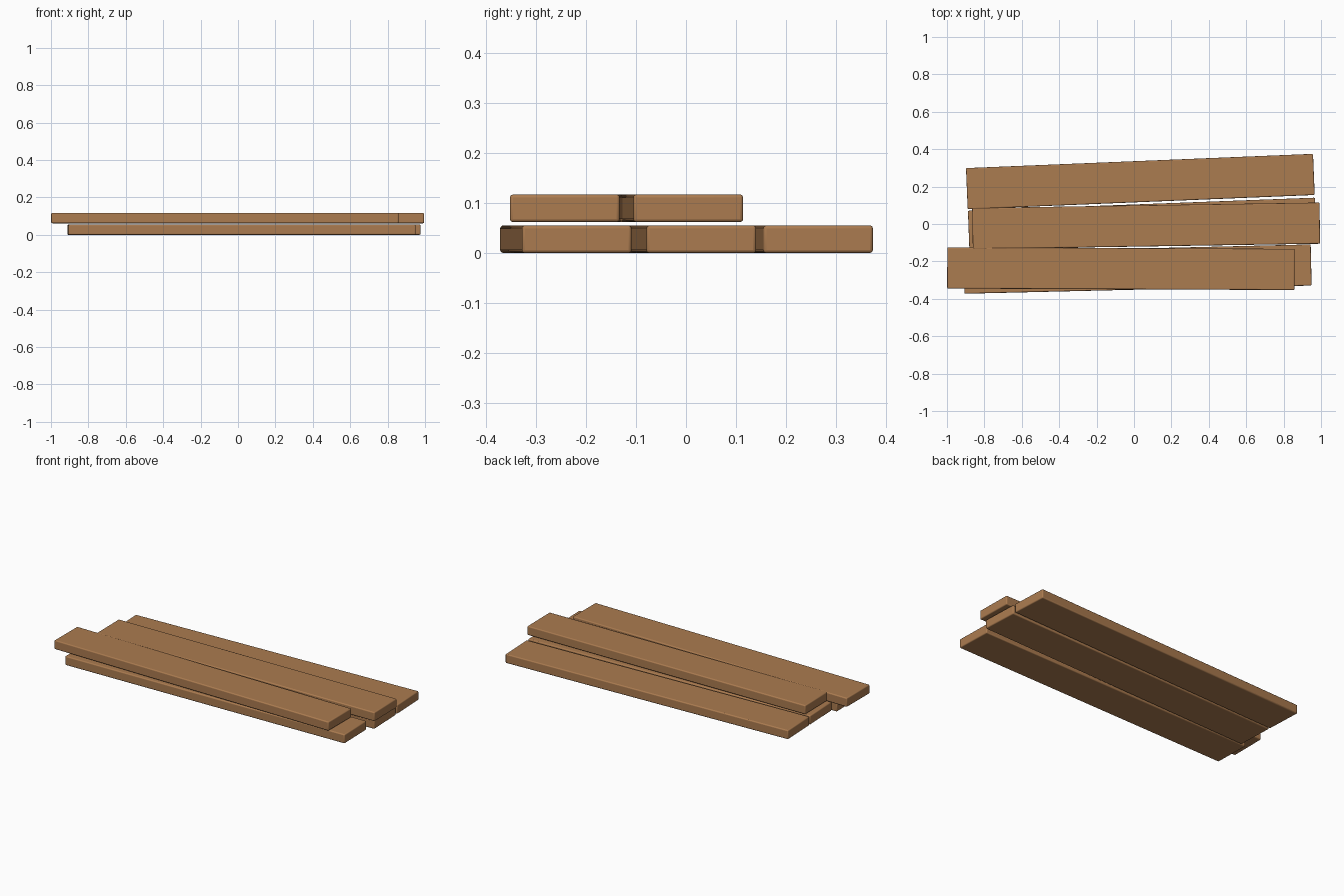
import bpy
import math

cube = bpy.data.objects.get("Cube")
if cube:
    bpy.data.objects.remove(cube, do_unlink=True)

LENGTH, WIDTH, THICK = 1.857, 0.22, 0.055
LOWER_Z, UPPER_Z = THICK / 2, 0.0895

wood = bpy.data.materials.new("wood_brown")
wood.use_nodes = True
colour = (0.41, 0.2, 0.08, 1)
wood.diffuse_color = colour
wood.node_tree.nodes["Principled BSDF"].inputs["Base Color"].default_value = colour


def plank(name, x, y, z, angle):
    """One board with softly rounded edges, turned slightly about z."""
    bpy.ops.mesh.primitive_cube_add(size=1, location=(x, y, z))
    board = bpy.context.object
    board.name = name
    board.scale = (LENGTH, WIDTH, THICK)
    bpy.ops.object.transform_apply(location=False, rotation=False, scale=True)
    board.rotation_euler.z = math.radians(angle)
    board.data.materials.append(wood)
    bevel = board.modifiers.new("rounded_edges", 'BEVEL')
    bevel.width = 0.006
    bevel.segments = 3
    bpy.ops.object.shade_smooth_by_angle(angle=math.radians(35))
    return board


# Lower layer of three boards
plank("lower_front_plank", 0.019, -0.241, LOWER_Z, 1.35)
plank("lower_middle_plank", 0.044, -0.004, LOWER_Z, 2.15)
plank("lower_back_plank", 0.034, 0.227, LOWER_Z, 2.35)

# Upper layer of two boards
plank("upper_front_plank", -0.07, -0.239, UPPER_Z, -0.25)
plank("upper_back_plank", 0.065, -0.01, UPPER_Z, 0.9)
